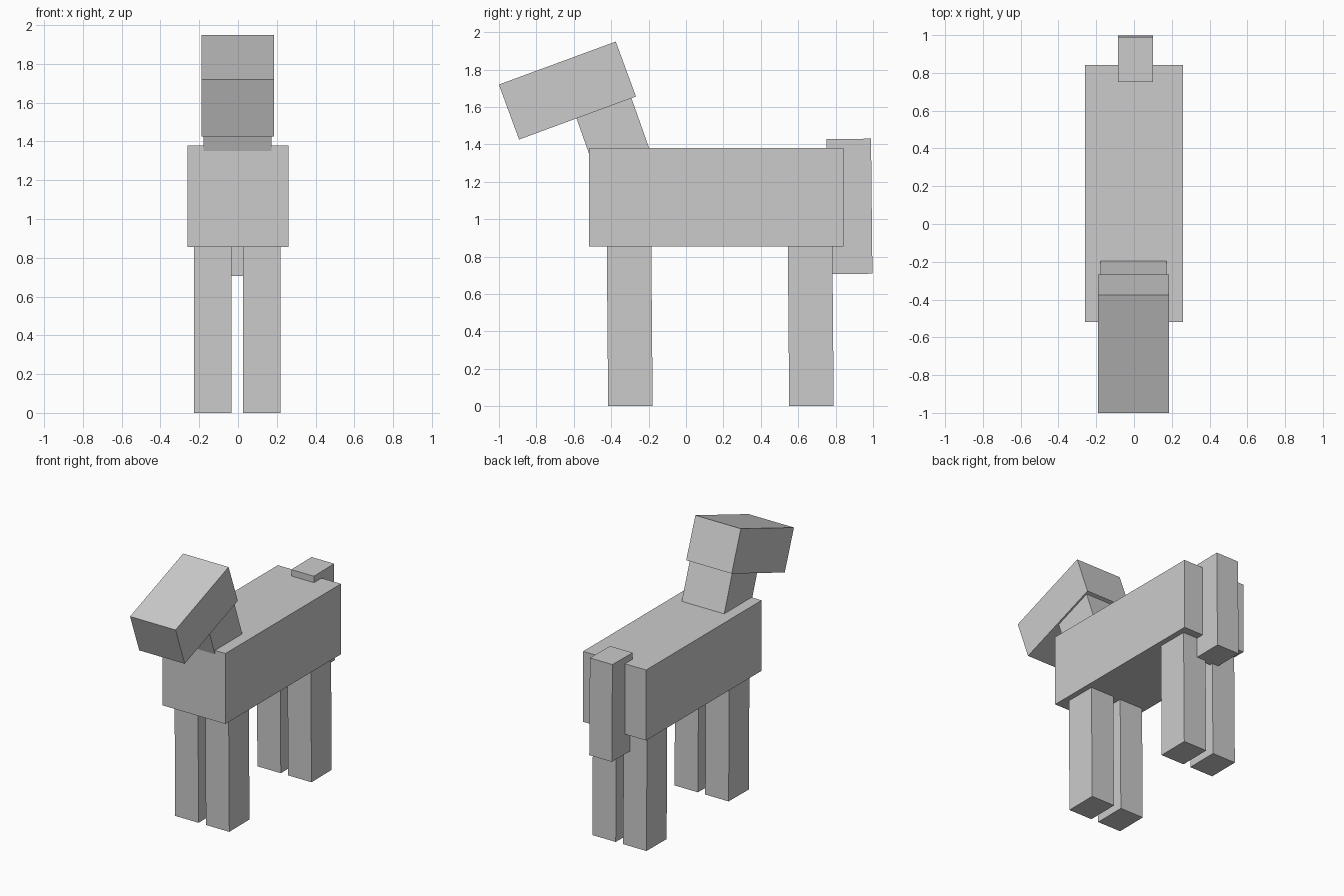
import bpy
from math import radians

if "Cube" in bpy.data.objects:
    bpy.data.objects.remove(bpy.data.objects["Cube"])


def box(name, center, size, tilt=0.0):
    """Flat-sided block, tilted about the x axis (degrees)."""
    bpy.ops.mesh.primitive_cube_add(size=1, location=center, rotation=(radians(tilt), 0, 0))
    ob = bpy.context.object
    ob.name = name
    ob.scale = size
    bpy.ops.object.transform_apply(location=False, rotation=False, scale=True)
    return ob


# Trunk
box("body", (0, 0.161, 1.117), (0.52, 1.36, 0.525))

# Neck leans forward, sunk into the body and the head
box("neck", (-0.002, -0.388, 1.45), (0.35, 0.313, 0.45), 19.5)

# Head points forward and down
box("head", (-0.002, -0.634, 1.6875), (0.375, 0.666, 0.313), 20.2)

# Legs, leaning very slightly
for side, x in (("left", 0.123), ("right", -0.13)):
    for end, y in (("front", -0.301), ("back", 0.667)):
        box(f"{end}_{side}_leg", (x, y, 0.441), (0.193, 0.238, 0.88), 0.5)

# Tail hanging at the back
box("tail", (0.007, 0.874, 1.068), (0.186, 0.238, 0.722), 0.6)
